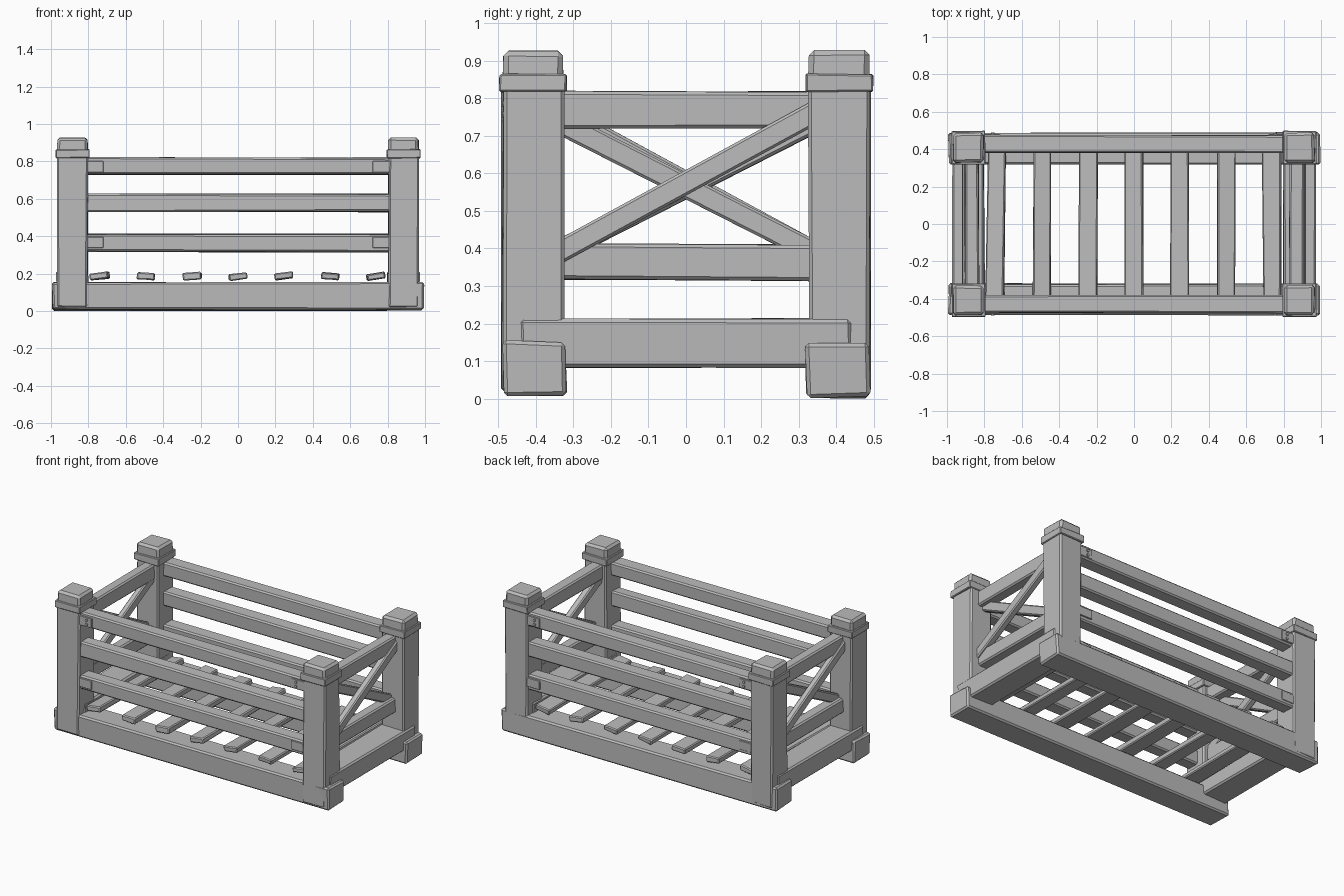
import bpy, bmesh, math, random
from mathutils import Matrix, Vector

if "Cube" in bpy.data.objects:
    bpy.data.objects.remove(bpy.data.objects["Cube"])

random.seed(4)
wood = bpy.data.materials.new("weathered grey")
wood.diffuse_color = (0.5, 0.5, 0.5, 1)
wood.use_nodes = True
wood.node_tree.nodes["Principled BSDF"].inputs["Base Color"].default_value = wood.diffuse_color


def box(name, lo, hi, bevel=0.008, wobble=0.004, matrix=None, top=1.0):
    """Chamfered, slightly uneven box between two corners; top scales the upper face."""
    lo, hi = Vector(lo), Vector(hi)
    mid, size = (lo + hi) / 2, hi - lo
    bm = bmesh.new()
    bmesh.ops.create_cube(bm, size=1)
    for v in bm.verts:
        s = top if v.co.z > 0 else 1
        v.co = Vector((v.co.x * size.x * s, v.co.y * size.y * s, v.co.z * size.z))
        v.co += mid + Vector([random.uniform(-wobble, wobble) for _ in range(3)])
    if bevel:
        bmesh.ops.bevel(bm, geom=bm.edges[:], offset=bevel, segments=1,
                        affect='EDGES', profile=0.5)
    if matrix is not None:
        bm.transform(matrix)
    bmesh.ops.recalc_face_normals(bm, faces=bm.faces[:])
    me = bpy.data.meshes.new(name)
    bm.to_mesh(me)
    bm.free()
    me.materials.append(wood)
    ob = bpy.data.objects.new(name, me)
    bpy.context.collection.objects.link(ob)
    return ob


def bolt(name, x, y, z):
    bm = bmesh.new()
    bmesh.ops.create_cone(bm, cap_ends=True, segments=8, radius1=0.009, radius2=0.009,
                          depth=0.012,
                          matrix=Matrix.Translation((x, y, z)) @ Matrix.Rotation(math.pi / 2, 4, 'X'))
    me = bpy.data.meshes.new(name)
    bm.to_mesh(me)
    bm.free()
    me.materials.append(wood)
    bpy.context.collection.objects.link(bpy.data.objects.new(name, me))


# corner posts with collar and cap
for sx, xn in ((-1, "left"), (1, "right")):
    for sy, yn in ((-1, "front"), (1, "back")):
        tag = f"{yn}_{xn}"
        cx, cy = sx * 0.885, sy * 0.408
        box("post_" + tag, (cx - 0.08, cy - 0.081, 0.02), (cx + 0.08, cy + 0.081, 0.84), 0.009)
        box("collar_" + tag, (cx - 0.09, cy - 0.089, 0.817), (cx + 0.09, cy + 0.089, 0.864), 0.004, 0.002)
        box("cap_" + tag, (cx - 0.082, cy - 0.081, 0.85), (cx + 0.082, cy + 0.081, 0.927), 0.014, 0.003, top=0.97)

# long sides: floor beam, three rails, end plates
for sy, yn in ((-1, "front"), (1, "back")):
    y0, y1 = sorted((sy * 0.32, sy * 0.487))
    box("base_beam_" + yn, (-0.992, y0, 0.005), (0.992, y1, 0.152), 0.01, 0.005)
    y0, y1 = sorted((sy * 0.382, sy * 0.474))
    for i, (z0, z1) in enumerate(((0.316, 0.41), (0.53, 0.625), (0.73, 0.82))):
        box(f"side_rail_{yn}_{i}", (-0.83, y0, z0), (0.83, y1, z1), 0.009, 0.004)
    p0, p1 = sorted((sy * 0.469, sy * 0.481))
    for sx, xn in ((-1, "left"), (1, "right")):
        a, b = sorted((sx * 0.815, sx * 0.72))
        box(f"upper_plate_{yn}_{xn}", (a, p0, 0.74), (b, p1, 0.802), 0.002, 0)
        box(f"lower_plate_{yn}_{xn}", (a, p0, 0.338), (b, p1, 0.396), 0.002, 0)
        for z in (0.757, 0.785):
            bolt(f"bolt_{yn}_{xn}", sx * 0.755, sy * 0.482, z)

# ends: lower beam, two rails and crossed braces; left end is the right turned half round
for ang, xn in ((0, "right"), (math.pi, "left")):
    turn = Matrix.Rotation(ang, 4, 'Z')
    box("end_beam_" + xn, (0.80, -0.44, 0.085), (0.972, 0.44, 0.212), 0.01, 0.005, turn)
    box("end_rail_low_" + xn, (0.83, -0.35, 0.315), (0.905, 0.35, 0.41), 0.009, 0.004, turn)
    box("end_rail_top_" + xn, (0.83, -0.35, 0.722), (0.905, 0.35, 0.818), 0.009, 0.004, turn)
    for nm, xc, ya, za, yb, zb in (("outer", 0.897, -0.35, 0.385, 0.35, 0.765),
                                   ("inner", 0.855, -0.35, 0.742, 0.35, 0.385)):
        half = math.hypot(yb - ya, zb - za) / 2
        place = (turn @ Matrix.Translation((xc, (ya + yb) / 2, (za + zb) / 2))
                 @ Matrix.Rotation(math.atan2(zb - za, yb - ya), 4, 'X'))
        box(f"brace_{nm}_{xn}", (-0.021, -half, -0.03), (0.021, half, 0.03), 0.007, 0.002, place)

# floor slats, each a little twisted
tilts = (-9, 5, -4, -8, -6, 7, -9)
for i, tilt in enumerate(tilts):
    x = (i - 3) * 0.246
    place = (Matrix.Translation((x, 0, 0.186)) @ Matrix.Rotation(math.radians(random.uniform(-0.8, 0.8)), 4, 'Z')
             @ Matrix.Rotation(math.radians(tilt), 4, 'Y'))
    box(f"floor_slat_{i}", (-0.049, -0.43, -0.018), (0.049, 0.43, 0.018), 0.006, 0.004, place)
